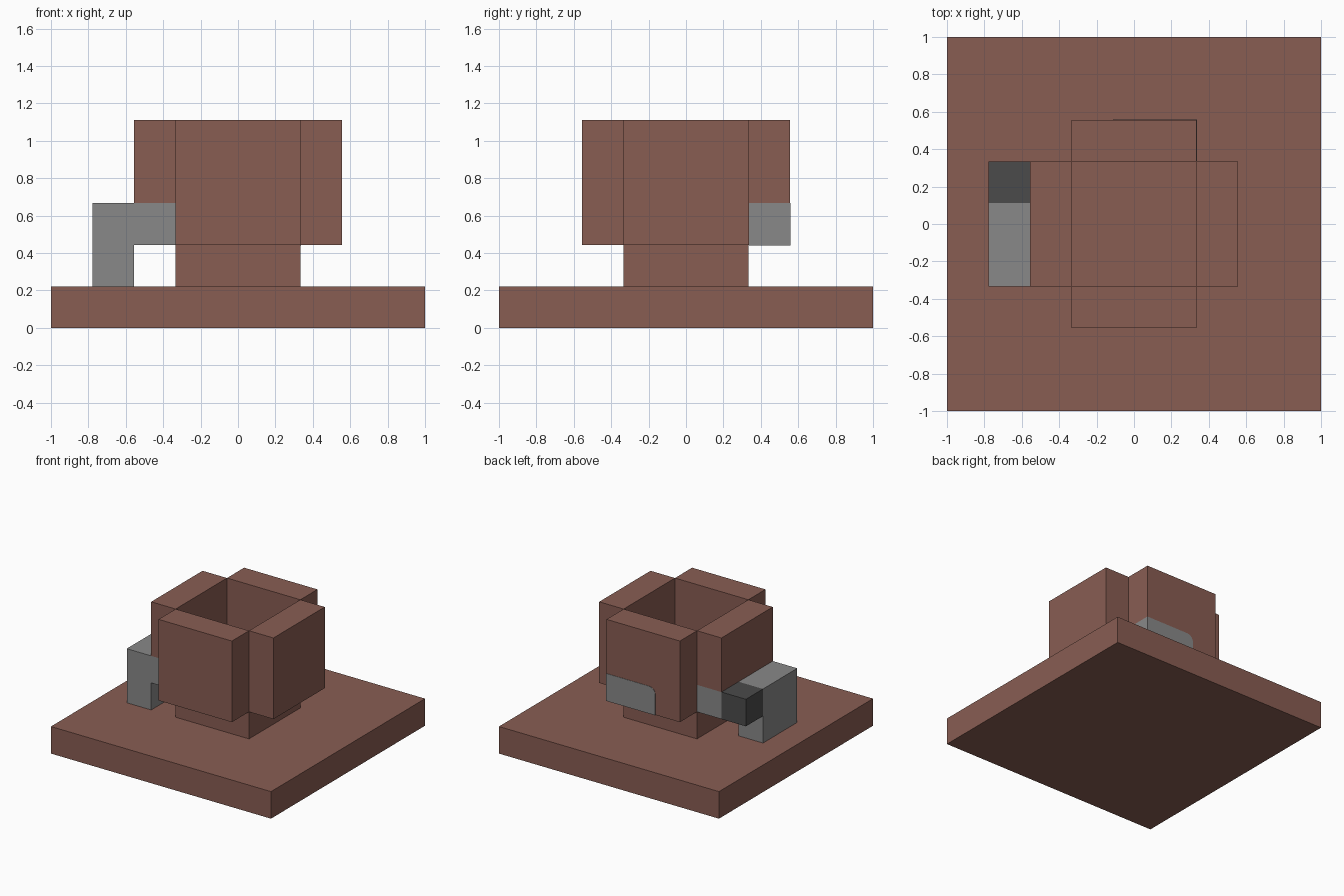
import bpy
import bmesh
import math

old = bpy.data.objects.get("Cube")
if old:
    bpy.data.objects.remove(old, do_unlink=True)

U = 2 / 9  # one building block


def material(name, rgb):
    mat = bpy.data.materials.new(name)
    mat.use_nodes = True
    mat.diffuse_color = (*rgb, 1)
    mat.node_tree.nodes["Principled BSDF"].inputs["Base Color"].default_value = (*rgb, 1)
    return mat


brown = material("clay_brown", (0.25, 0.11, 0.086))
grey = material("stone_grey", (0.25, 0.25, 0.25))
dark = material("dark_grey", (0.07, 0.07, 0.07))


def finish(name, bm, mat):
    bmesh.ops.recalc_face_normals(bm, faces=bm.faces)
    mesh = bpy.data.meshes.new(name)
    bm.to_mesh(mesh)
    bm.free()
    mesh.materials.append(mat)
    bpy.context.collection.objects.link(bpy.data.objects.new(name, mesh))


def box(name, low, high, mat):
    """Box between two corners given in block units."""
    bm = bmesh.new()
    bmesh.ops.create_cube(bm, size=1)
    for v in bm.verts:
        v.co = [U * (a if c < 0 else b) for c, a, b in zip(v.co, low, high)]
    finish(name, bm, mat)


# Base slab and pedestal
box("base_slab", (-4.5, -4.5, 0), (4.5, 4.5, 1), brown)
box("pedestal", (-1.5, -1.5, 1), (1.5, 1.5, 2), brown)

# Four walls around the open well
box("front_wall", (-1.5, -2.5, 2), (1.5, -1.5, 5), brown)
box("back_wall", (-1.5, 1.5, 2), (1.5, 2.5, 5), brown)
box("left_wall", (1.5, -1.5, 2), (2.5, 1.5, 5), brown)
box("right_wall", (-2.5, -1.5, 3), (-1.5, 1.5, 5), brown)
box("right_wall_foot", (-2.5, -1.5, 2), (-1.5, 1.5, 3), grey)

# Side block with its dark end
box("side_block", (-3.5, -1.5, 1), (-2.5, 0.5, 3), grey)
box("side_block_end", (-3.5, 0.5, 2), (-2.5, 1.5, 3), dark)

# Grey patch wrapping the back wall's corner, with one rounded top corner
e, r = 0.012, 0.25
profile = [(1.5 + e, 2 - e), (1.5 + e, 3), (-0.5 + r, 3)]
for i in range(1, 6):
    a = math.pi / 2 * (1 + i / 5)
    profile.append((-0.5 + r + r * math.cos(a), 3 - r + r * math.sin(a)))
profile.append((-0.5, 2 - e))
bm = bmesh.new()
face = bm.faces.new([bm.verts.new((x * U, (1.5 + e) * U, z * U)) for x, z in profile])
grown = bmesh.ops.extrude_face_region(bm, geom=[face], use_keep_orig=True)
for v in grown["geom"]:
    if isinstance(v, bmesh.types.BMVert):
        v.co.y = (2.5 + e) * U
finish("back_wall_patch", bm, grey)
